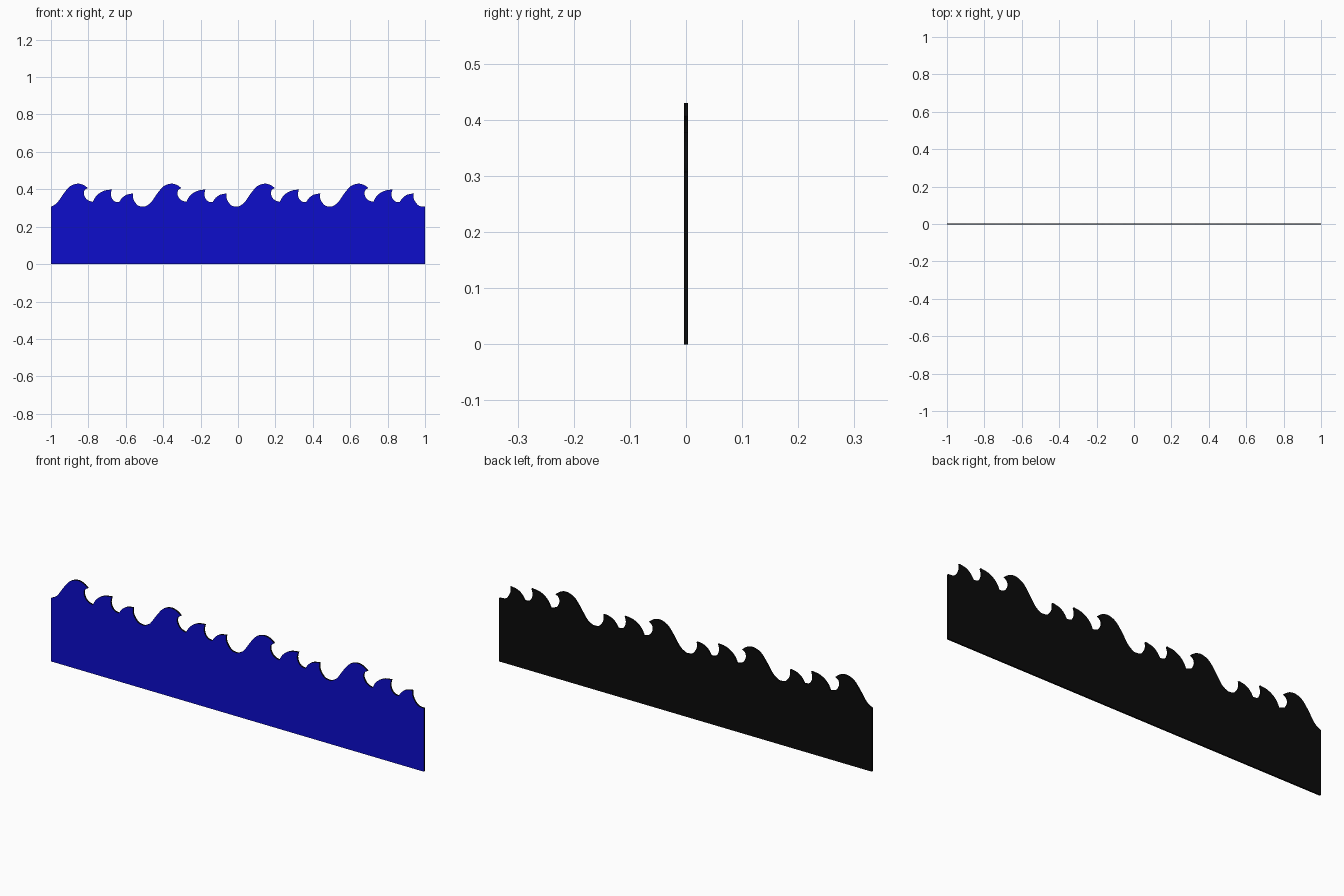
import bpy, bmesh

if "Cube" in bpy.data.objects:
    bpy.data.objects.remove(bpy.data.objects["Cube"])

HALF_THICK = 0.004
PERIOD = 0.5

# One repeat of the crest outline, split at its sharp tips and cusps
ARCS = [
    [(0, .307), (.032, .327), (.07, .38), (.102, .416), (.14, .43), (.172, .424), (.197, .407)],
    [(.197, .407), (.181, .396), (.176, .375), (.187, .351), (.203, .339), (.224, .333)],
    [(.224, .333), (.238, .359), (.26, .38), (.29, .394), (.326, .399)],
    [(.326, .399), (.320, .374), (.327, .349), (.343, .334), (.364, .331)],
    [(.364, .331), (.380, .354), (.405, .371), (.440, .378)],
    [(.440, .378), (.439, .354), (.450, .330), (.470, .311), (.5, .307)],
]


def smooth_arc(pts, steps=4):
    """Catmull-Rom curve through the points, without the last one."""
    p = [pts[0]] + pts + [pts[-1]]
    out = []
    for i in range(1, len(p) - 2):
        for s in range(steps):
            t = s / steps
            out.append(tuple(
                0.5 * (2 * b + (c - a) * t + (2 * a - 5 * b + 4 * c - d) * t ** 2
                       + (3 * b - a - 3 * c + d) * t ** 3)
                for a, b, c, d in zip(p[i - 1], p[i], p[i + 1], p[i + 2])))
    return out


def material(name, color):
    m = bpy.data.materials.new(name)
    m.diffuse_color = color
    m.use_nodes = True
    m.node_tree.nodes["Principled BSDF"].inputs["Base Color"].default_value = m.diffuse_color
    return m


# Full outline: four repeats of three waves, then the straight base
crest = [pt for arc in ARCS for pt in smooth_arc(arc)]
outline = [(-1 + k * PERIOD + x, z) for k in range(4) for x, z in crest]
outline += [(1, .307), (1, 0), (-1, 0)]

# Thin board extruded from the outline
bm = bmesh.new()
front = bm.faces.new([bm.verts.new((x, -HALF_THICK, z)) for x, z in outline])
ext = bmesh.ops.extrude_face_region(bm, geom=[front], use_keep_orig=True)
bmesh.ops.translate(bm, vec=(0, 2 * HALF_THICK, 0),
                    verts=[g for g in ext["geom"] if isinstance(g, bmesh.types.BMVert)])
bmesh.ops.recalc_face_normals(bm, faces=bm.faces)

# Blue painted front, black edges and back
for f in bm.faces:
    f.material_index = 1 if f.normal.y < -0.9 and len(f.verts) > 4 else 0
bmesh.ops.triangulate(bm, faces=[f for f in bm.faces if len(f.verts) > 4])

mesh = bpy.data.meshes.new("wave_board")
bm.to_mesh(mesh)
bm.free()
mesh.materials.append(material("black_board", (0.003, 0.003, 0.003, 1)))
mesh.materials.append(material("blue_paint", (0.004, 0.004, 0.6, 1)))
board = bpy.data.objects.new("wave_board", mesh)
bpy.context.collection.objects.link(board)
